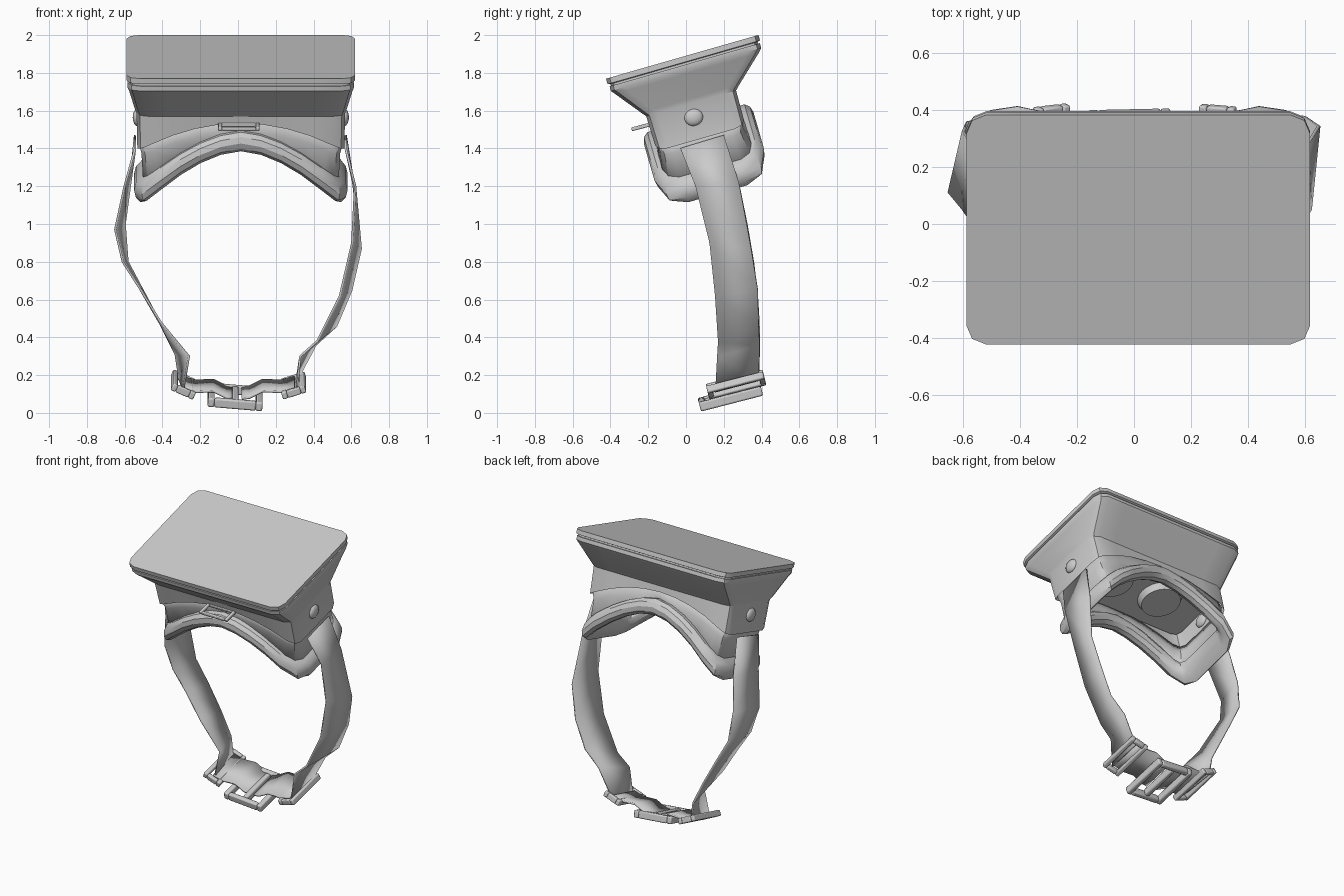
import bpy, bmesh, math
from mathutils import Vector, Matrix

if "Cube" in bpy.data.objects:
    bpy.data.objects.remove(bpy.data.objects["Cube"])

TILT = math.radians(16)
# headset frame: origin at the middle of the front panel, tilted about x
HEAD = Matrix.Translation((0.015, -0.02, 1.885)) @ Matrix.Rotation(TILT, 4, 'X')


def finish(name, bm, mat=None, bevel=0, solid=0):
    bmesh.ops.recalc_face_normals(bm, faces=bm.faces)
    if mat:
        bm.transform(mat)
    me = bpy.data.meshes.new(name)
    bm.to_mesh(me)
    bm.free()
    ob = bpy.data.objects.new(name, me)
    bpy.context.collection.objects.link(ob)
    if solid:
        m = ob.modifiers.new("thickness", 'SOLIDIFY')
        m.thickness = solid
        m.offset = 0
    if bevel:
        m = ob.modifiers.new("bevel", 'BEVEL')
        m.width = bevel
        m.segments = 2
    return ob


def ring(hx, u0, u1, r, w, nx=8):
    """Rounded rectangle; w is a height or a function of x."""
    wf = w if callable(w) else (lambda x: w)
    pts = []
    corners = [(hx - r, u0 + r), (hx - r, u1 - r), (-hx + r, u1 - r), (-hx + r, u0 + r)]
    for i, (cx, cu) in enumerate(corners):
        for k in range(3):
            a = math.radians(-90 + 90 * i + 45 * k)
            pts.append((cx + r * math.cos(a), cu + r * math.sin(a)))
        if i in (1, 3):
            x0, y0 = pts[-1]
            for k in range(1, nx):
                pts.append((x0 - 2 * x0 * k / nx, y0))
    return [Vector((x, u, wf(x))) for x, u in pts]


def loft(name, rings, cap0=False, cap1=False, closed=False, **kw):
    bm = bmesh.new()
    vs = [[bm.verts.new(p) for p in r] for r in rings]
    n = len(vs[0])
    pairs = list(zip(vs, vs[1:])) + ([(vs[-1], vs[0])] if closed else [])
    for a, b in pairs:
        for i in range(n):
            j = (i + 1) % n
            bm.faces.new((a[i], a[j], b[j], b[i]))
    if cap0:
        bm.faces.new(vs[0])
    if cap1:
        bm.faces.new(vs[-1])
    return finish(name, bm, HEAD, **kw)


# front panel with a thin seam below it
loft("front_panel", [ring(.605, -.42, .42, .07, 0), ring(.605, -.42, .42, .07, -.03),
                     ring(.59, -.405, .405, .06, -.034), ring(.59, -.405, .405, .06, -.044)],
     cap0=True, cap1=True)


def hood_edge(x):
    return -.29 - .155 * min(1, abs(x) / .55) ** 2


def pad_line(x):
    return -.385 - .27 * min(1.06, abs(x) / .5) ** 1.7


# tapered housing with an arched lower edge
loft("housing", [ring(.60, -.413, .415, .07, -.044), ring(.60, -.413, .415, .07, -.07),
                 ring(.592, -.395, .395, .07, -.092), ring(.56, -.29, .25, .06, -.225),
                 ring(.552, -.27, .225, .06, -.25), ring(.548, -.267, .222, .06, hood_edge)],
     cap0=True)

# face gasket between housing and cushion
loft("face_gasket", [ring(.535, -.255, .21, .06, lambda x: hood_edge(x) + .02),
                     ring(.52, -.245, .20, .06, lambda x: hood_edge(x) - .05),
                     ring(.51, -.27, .23, .08, pad_line)], solid=.012)

# padded cushion: an arched ring of tube
tube = []
for k in range(10):
    a = 2 * math.pi * k / 10
    o, h = .05 * math.cos(a), .055 * math.sin(a)
    tube.append(ring(.515 + o, -.272 - o, .232 + o, .09 + o,
                     lambda x, h=h: pad_line(x) + h * (1 + .25 * min(1, abs(x) / .5) ** 2)))
loft("face_cushion", tube, closed=True)

# inner plate with two lenses
loft("lens_plate", [ring(.535, -.255, .21, .05, -.27), ring(.535, -.255, .21, .05, -.285)],
     cap0=True, cap1=True)
for side, label in ((-1, "left"), (1, "right")):
    bm = bmesh.new()
    bmesh.ops.create_cone(bm, cap_ends=True, segments=24, radius1=.13, radius2=.15, depth=.05,
                          matrix=Matrix.Translation((side * .2, -.02, -.305)))
    finish(label + "_lens", bm, HEAD)
    # domed side knob
    bm = bmesh.new()
    bmesh.ops.create_uvsphere(bm, u_segments=16, v_segments=8, radius=.05,
                              matrix=Matrix.Translation((side * .55, -.03, -.325))
                              @ Matrix.Diagonal((.45, 1, .9, 1)))
    finish(label + "_knob", bm, HEAD)


def frame(name, loc, sx, sy, bar, thick, ry=0, middle=False):
    """Rectangular strap loop made of bars."""
    bm = bmesh.new()
    bars = [(s * (sx - bar) / 2, 0, bar, sy) for s in (-1, 1)]
    bars += [(0, s * (sy - bar) / 2, sx - 2 * bar, bar) for s in (-1, 1)]
    if middle:
        bars.append((0, 0, bar, sy - 2 * bar))
    for x, y, dx, dy in bars:
        bmesh.ops.create_cube(bm, size=1, matrix=Matrix.Translation((x, y, 0))
                              @ Matrix.Diagonal((dx, dy, thick, 1)))
    m = (Matrix.Translation(loc) @ Matrix.Rotation(TILT * .9, 4, 'X')
         @ Matrix.Rotation(math.radians(ry), 4, 'Y'))
    return finish(name, bm, m, bevel=bar * .25)


frame("top_strap_loop", (.005, -.235, 1.515), .22, .11, .02, .02)
frame("centre_buckle", (-.015, .235, .085), .29, .34, .035, .05, ry=5, middle=True)
frame("right_buckle", (.295, .265, .145), .13, .31, .028, .04, ry=-18)
frame("left_buckle", (-.29, .265, .15), .13, .31, .028, .04, ry=25)


def strap(name, stations):
    """Webbing band: each station is front x, y, z then back x, y, z."""
    bm = bmesh.new()
    vs = [(bm.verts.new(s[:3]), bm.verts.new(s[3:])) for s in stations]
    for (a, b), (c, d) in zip(vs, vs[1:]):
        bm.faces.new((a, b, d, c))
    return finish(name, bm, solid=.012)


strap("right_strap", [(.57, -.03, 1.40, .57, .20, 1.47), (.62, .05, 1.20, .61, .28, 1.22),
                      (.605, .125, .90, .65, .345, .87), (.54, .155, .62, .60, .38, .65),
                      (.42, .17, .38, .52, .385, .46), (.33, .165, .30, .41, .39, .36),
                      (.31, .155, .11, .31, .385, .17)])
strap("left_strap", [(-.545, -.03, 1.40, -.545, .20, 1.47), (-.60, .05, 1.20, -.57, .28, 1.22),
                     (-.65, .11, .97, -.60, .325, 1.0), (-.61, .145, .80, -.585, .36, .80),
                     (-.52, .16, .66, -.50, .38, .64), (-.41, .17, .48, -.41, .39, .47),
                     (-.26, .17, .30, -.33, .39, .31), (-.29, .155, .12, -.31, .385, .18)])

# short rear straps joining the buckles
for s, label in ((-1, "left"), (1, "right")):
    path = [(.30, .13), (.23, .11), (.13, .115), (.06, .08), (.02, .075)]
    strap(label + "_rear_strap", [(s * x, .15, z, s * x, .385, z + .06) for x, z in path])

bpy.ops.object.select_all(action='SELECT')
bpy.context.view_layer.objects.active = bpy.context.selected_objects[0]
bpy.ops.object.shade_smooth_by_angle(angle=math.radians(32))
